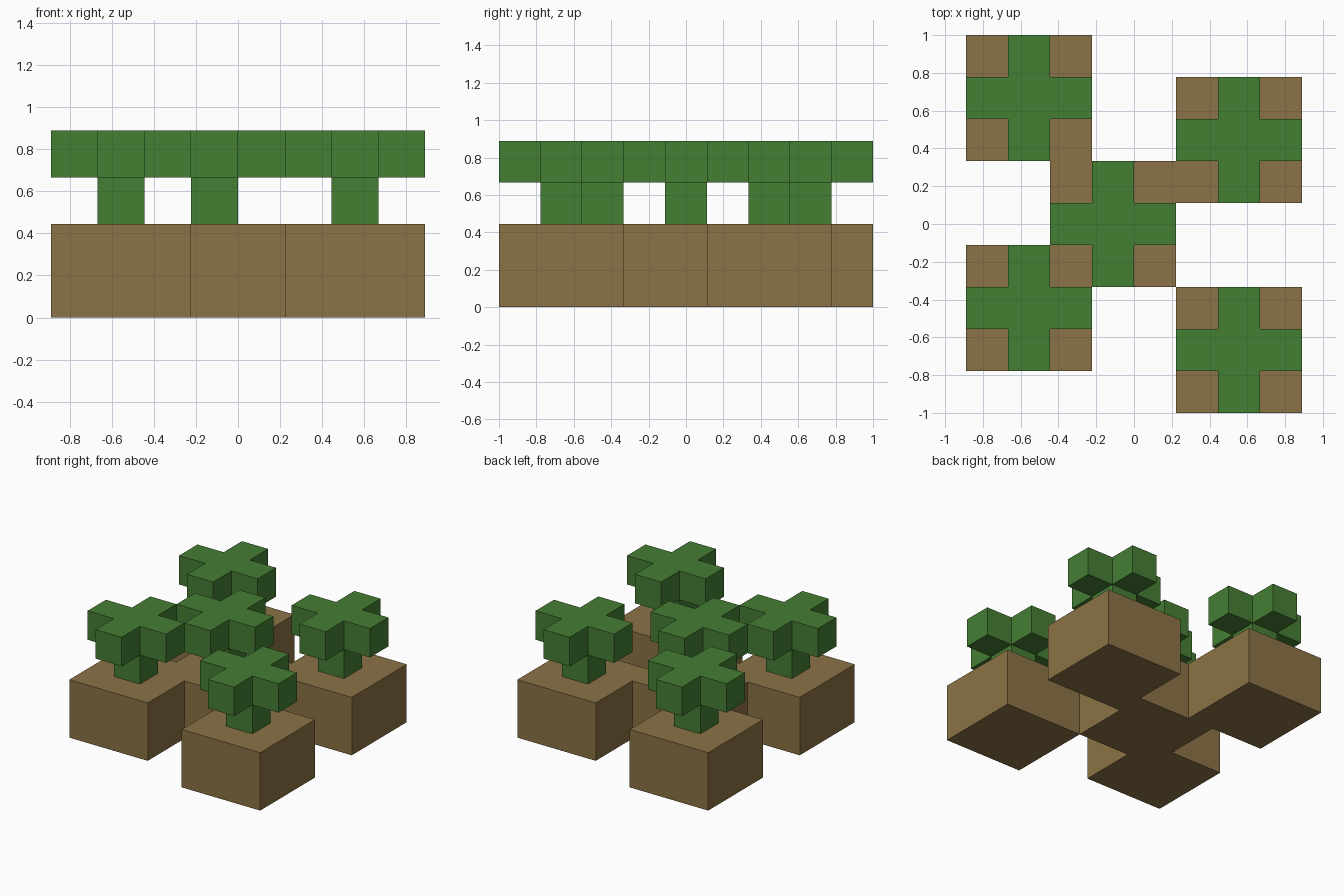
import bpy, bmesh, math
from mathutils import Vector

if "Cube" in bpy.data.objects:
    bpy.data.objects.remove(bpy.data.objects["Cube"])

U = 2 / 9  # size of one cube cell


def material(name, rgb):
    m = bpy.data.materials.new(name)
    m.diffuse_color = (*rgb, 1)
    m.use_nodes = True
    m.node_tree.nodes["Principled BSDF"].inputs["Base Color"].default_value = m.diffuse_color
    return m


soil = material("soil brown", (0.258, 0.171, 0.061))
leaf = material("leaf green", (0.0595, 0.209, 0.0343))


def build_cells(name, cells, mat):
    """Merge cube cells (given by their centres) into one flat-faced shell."""
    bm = bmesh.new()
    for c in cells:
        for axis in range(3):
            for sign in (-1, 1):
                n = [0, 0, 0]
                n[axis] = sign
                if tuple(a + b for a, b in zip(c, n)) in cells:
                    continue
                n = Vector(n)
                s = Vector([abs(n.z), abs(n.x), abs(n.y)])
                t = n.cross(s)
                mid = Vector(c) + n / 2
                corners = [mid + (s * i + t * j) / 2
                           for i, j in ((-1, -1), (1, -1), (1, 1), (-1, 1))]
                bm.faces.new([bm.verts.new(p * U) for p in corners])
    bmesh.ops.remove_doubles(bm, verts=bm.verts, dist=1e-4)
    bmesh.ops.dissolve_limit(bm, angle_limit=math.radians(1),
                             verts=bm.verts, edges=bm.edges)
    mesh = bpy.data.meshes.new(name)
    bm.to_mesh(mesh)
    bm.free()
    mesh.materials.append(mat)
    obj = bpy.data.objects.new(name, mesh)
    bpy.context.collection.objects.link(obj)


# Centre of each plot, in cells
plots = [(-2.5, 3), (2.5, 2), (-0.5, 0), (-2.5, -2), (2.5, -3)]

# Ground: five 3 x 3 blocks, two cells tall, merged together
ground = {(x + i, y + j, z) for x, y in plots
          for i in (-1, 0, 1) for j in (-1, 0, 1) for z in (0.5, 1.5)}
build_cells("ground_blocks", ground, soil)

# Trees: a one-cell stem under a plus-shaped crown
for k, (x, y) in enumerate(plots, 1):
    tree = {(x, y, 2.5)} | {(x + i, y + j, 3.5) for i, j in
                            ((0, 0), (1, 0), (-1, 0), (0, 1), (0, -1))}
    build_cells(f"tree_{k}", tree, leaf)
